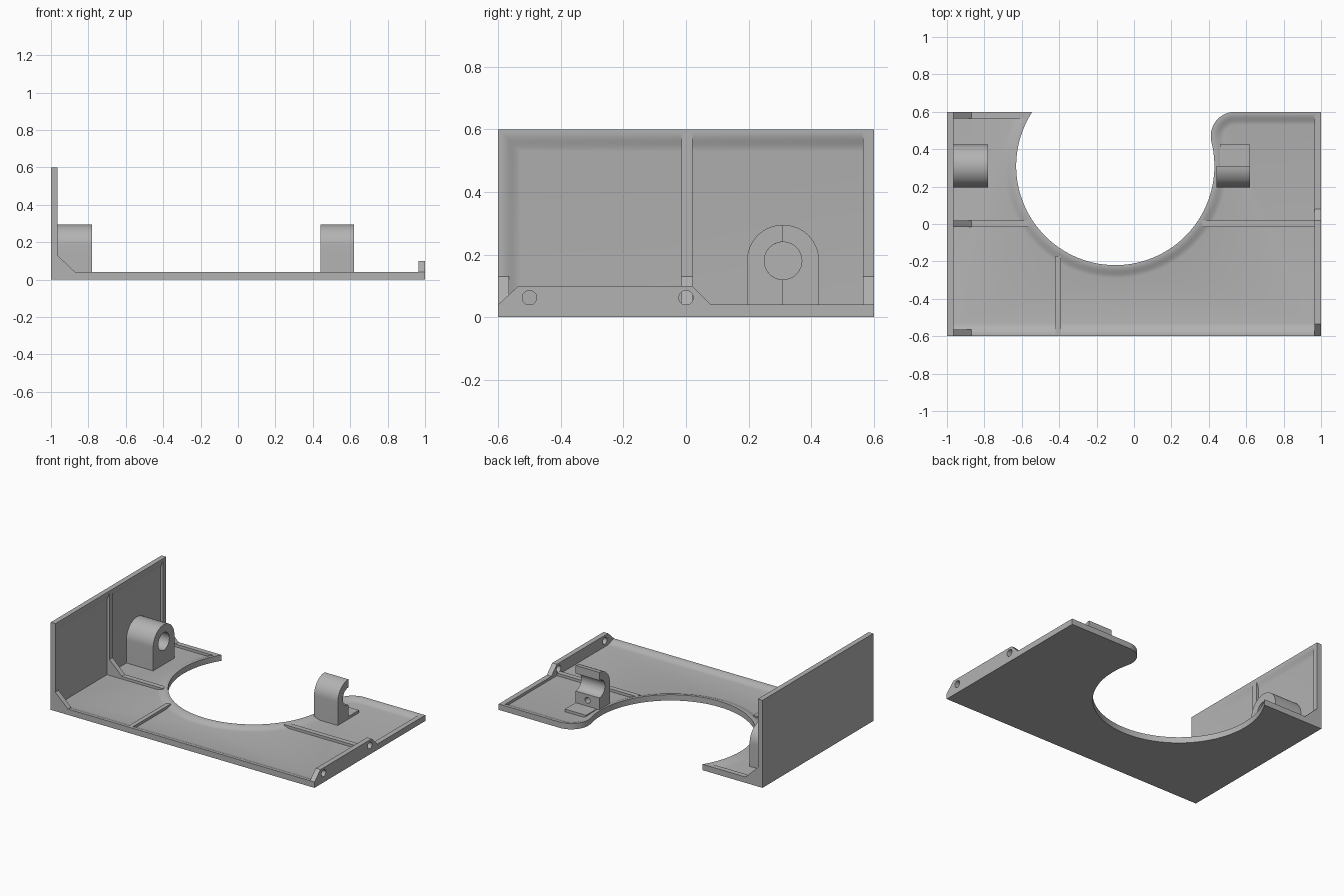
import bpy, bmesh, math
from mathutils import Matrix

cube = bpy.data.objects.get("Cube")
if cube:
    bpy.data.objects.remove(cube)

grey = bpy.data.materials.new("plain grey")
grey.use_nodes = True
grey.diffuse_color = (0.45, 0.45, 0.45, 1)
grey.node_tree.nodes["Principled BSDF"].inputs["Base Color"].default_value = (0.45, 0.45, 0.45, 1)

TOP, DEPTH = 0.04, 0.018          # rim height and pocket depth
LIP = 0.965                       # inner face of wall and flange
CX, CY, R = -0.1, 0.31, 0.53      # round cut-out
FR = 0.13                         # rounded corner beside the cut-out
FY = 0.6 - FR
FX = CX + math.sqrt((R + FR) ** 2 - (FY - CY) ** 2)


def loft(name, rings):
    """Skin a stack of equal-length loops and cap both ends."""
    bm = bmesh.new()
    loops = [[bm.verts.new(p) for p in ring] for ring in rings]
    for a, b in zip(loops, loops[1:]):
        for i in range(len(a)):
            j = (i + 1) % len(a)
            bm.faces.new((a[i], a[j], b[j], b[i]))
    bm.faces.new(loops[0][::-1])
    bm.faces.new(loops[-1])
    bmesh.ops.recalc_face_normals(bm, faces=bm.faces)
    mesh = bpy.data.meshes.new(name)
    bm.to_mesh(mesh)
    bm.free()
    ob = bpy.data.objects.new(name, mesh)
    bpy.context.collection.objects.link(ob)
    mesh.materials.append(grey)
    return ob


def select(ob):
    bpy.ops.object.select_all(action='DESELECT')
    ob.select_set(True)
    bpy.context.view_layer.objects.active = ob


def smooth(ob):
    select(ob)
    bpy.ops.object.shade_smooth_by_angle(angle=math.radians(30))


def box(name, x, y, z):
    return loft(name, [[(x[0], y[0], h), (x[1], y[0], h), (x[1], y[1], h), (x[0], y[1], h)] for h in z])


def extrude_x(name, profile, x0, x1):
    return loft(name, [[(x, y, z) for y, z in profile] for x in (x0, x1)])


def arc(cx, cy, r, a0, a1, n):
    return [(cx + r * math.cos(a0 + (a1 - a0) * i / n),
             cy + r * math.sin(a0 + (a1 - a0) * i / n)) for i in range(n + 1)]


def drill(ob, centre, radius, length, axis):
    """Cut a round hole and throw the cutter away."""
    mesh = bpy.data.meshes.new("drill")
    bm = bmesh.new()
    bmesh.ops.create_cone(bm, cap_ends=True, segments=32, radius1=radius, radius2=radius, depth=length)
    turn = Matrix.Rotation(math.pi / 2, 4, 'Y' if axis == 'x' else 'X')
    bmesh.ops.transform(bm, matrix=Matrix.Translation(centre) @ turn, verts=bm.verts)
    bm.to_mesh(mesh)
    bm.free()
    mesh.materials.append(grey)
    cutter = bpy.data.objects.new("drill", mesh)
    cutter.hide_render = True
    bpy.context.collection.objects.link(cutter)
    mod = ob.modifiers.new("hole", 'BOOLEAN')
    mod.operation, mod.solver, mod.object = 'DIFFERENCE', 'EXACT', cutter
    select(ob)
    bpy.ops.object.modifier_apply(modifier=mod.name)
    bpy.data.objects.remove(cutter)


# Base plate: outline stepped inwards into a shallow, softly sloped pocket
def outline(d, left, right, back_left, z):
    top = 0.6 - back_left
    r = R + d
    tangent = math.atan2(FY - CY, FX - CX)
    end = math.pi - math.asin((top - CY) / r)
    pts = [(-1 + left, top), (-1 + left, -0.6 + d), (1 - right, -0.6 + d), (1 - right, 0.6 - d)]
    pts += arc(FX, FY, FR - d, math.pi / 2, math.pi + tangent, 16)
    pts += arc(CX, CY, r, tangent, end - 2 * math.pi, 72)[1:]
    return [(x, y, z) for x, y in pts]


STEPS = [i / 5 for i in range(6)]
rings = [outline(0, 0, 0, 0, 0), outline(0, 0, 0, 0, TOP)]
for t in STEPS:
    sink = DEPTH * t * t * (3 - 2 * t)
    rings.append(outline(0.01 + 0.06 * t, 0.005 + 0.003 * t, 1 - LIP, 1 - LIP, TOP - sink))
smooth(loft("base_plate", rings))


# Side wall with a matching pocket on its inner face
def wall_ring(x, front, back, low, high):
    return [(x, front, low), (x, back, low), (x, back, high), (x, front, high)]


rings = [wall_ring(-1, -0.6, 0.6, 0, 0.6), wall_ring(-LIP, -0.6, 0.6, 0, 0.6)]
for t in STEPS:
    d = 0.01 + 0.06 * t
    sink = DEPTH * t * t * (3 - 2 * t)
    rings.append(wall_ring(-LIP - sink, -0.6 + d, LIP - 0.4, 0.005 + 0.003 * t, 0.6 - d))
smooth(loft("side_wall", rings))

# Stiffening ribs flush with the rims
box("left_floor_rib", (-0.99, -0.56), (-0.015, 0.02), (0.01, TOP))
box("right_floor_rib", (0.36, 0.97), (-0.015, 0.02), (0.01, TOP))
box("front_floor_rib", (-0.42, -0.39), (-0.59, -0.17), (0.01, TOP))
box("wall_rib", (-0.99, -LIP), (-0.015, 0.02), (0.01, 0.59))

# Sloped gussets between wall and floor
brace = [(-0.99, 0.01), (-0.87, 0.01), (-0.87, TOP), (-LIP, 0.13), (-0.99, 0.13)]
for name, y0, y1 in (("front", -0.6, -0.565), ("middle", -0.015, 0.02), ("back", 0.565, 0.6)):
    loft(name + "_gusset", [[(x, y, z) for x, z in brace] for y in (y0, y1)])

# Low flange with two screw holes
flange = extrude_x("flange", [(-0.6, 0.01), (-0.6, TOP), (-0.535, 0.1), (0.02, 0.1), (0.08, TOP), (0.08, 0.01)], LIP, 1)
for y in (-0.5, 0):
    drill(flange, (0.98, y, 0.062), 0.023, 0.2, 'x')
smooth(flange)

# Closed pivot block on the wall
PZ, PR, HR = 0.18, 0.115, 0.06
block = extrude_x("wall_pivot_block",
                  [(CY - PR, 0.01)] + arc(CY, PZ, PR, math.pi, 0, 32) + [(CY + PR, 0.01)], -0.99, -0.78)
drill(block, (-0.86, CY, PZ), HR, 0.21, 'x')
smooth(block)

# Open half pivot block, its foot pad and peg hole
half = [(CY - PR, 0.01)] + arc(CY, PZ, PR, math.pi, math.pi / 2, 16)
half += arc(CY, PZ, HR, math.pi / 2, 3 * math.pi / 2, 24) + [(CY, 0.01)]
hook = extrude_x("open_pivot_block", half, 0.44, 0.62)
drill(hook, (0.53, CY, 0.08), 0.02, 0.14, 'y')
smooth(hook)
box("pivot_pad", (0.46, 0.62), (CY, CY + PR), (0.01, TOP))
